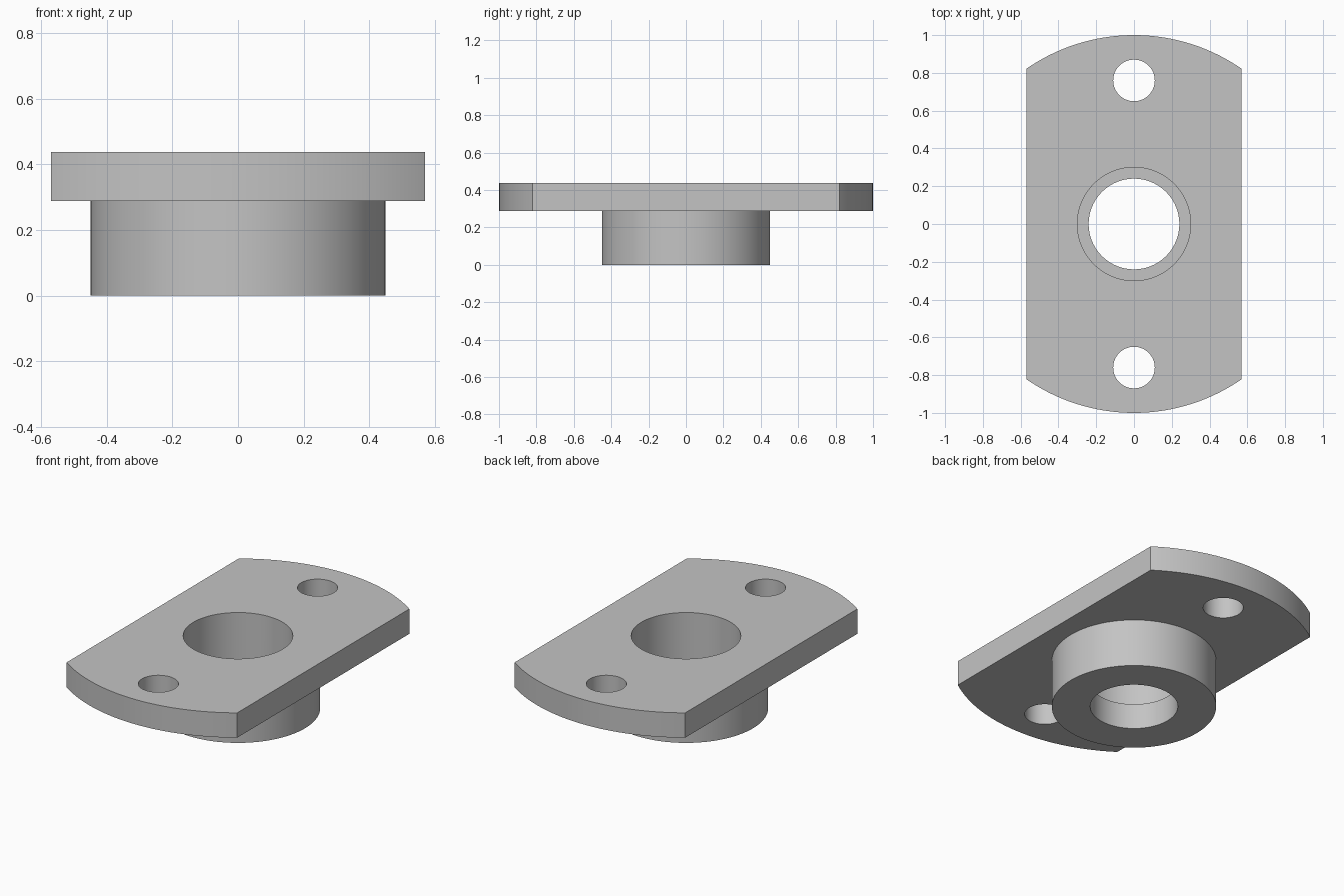
import bpy

default = bpy.data.objects.get("Cube")
if default:
    bpy.data.objects.remove(default, do_unlink=True)

# Dimensions
PLATE_BOTTOM, PLATE_TOP = 0.288, 0.438
PLATE_HALF_WIDTH = 0.57
BOSS_RADIUS = 0.45
BORE_RADIUS, COUNTERBORE_RADIUS, STEP_HEIGHT = 0.24, 0.30, 0.153
HOLE_RADIUS, HOLE_OFFSET = 0.11, 0.76
MARGIN = 0.1

# Plain grey metal
grey = bpy.data.materials.new("grey metal")
grey.use_nodes = True
colour = (0.55, 0.55, 0.55, 1)
grey.diffuse_color = colour
grey.node_tree.nodes["Principled BSDF"].inputs["Base Color"].default_value = colour


def cylinder(name, radius, bottom, top, y=0, sides=96):
    bpy.ops.mesh.primitive_cylinder_add(
        vertices=sides, radius=radius, depth=top - bottom,
        location=(0, y, (bottom + top) / 2))
    obj = bpy.context.object
    obj.name = name
    obj.data.materials.append(grey)
    return obj


def combine(target, tool, operation):
    """Apply a boolean and discard the tool."""
    tool.hide_render = True
    mod = target.modifiers.new(operation.title(), 'BOOLEAN')
    mod.operation, mod.object, mod.solver = operation, tool, 'EXACT'
    bpy.context.view_layer.objects.active = target
    bpy.ops.object.modifier_apply(modifier=mod.name)
    bpy.data.objects.remove(tool, do_unlink=True)


# Round plate trimmed to two flat sides
flange = cylinder("flanged_bushing", 1, PLATE_BOTTOM, PLATE_TOP, sides=160)
bpy.ops.mesh.primitive_cube_add(size=1, location=(0, 0, PLATE_TOP))
trim = bpy.context.object
trim.scale = (2 * PLATE_HALF_WIDTH, 3, 2)
trim.data.materials.append(grey)
bpy.context.view_layer.update()
combine(flange, trim, 'INTERSECT')

# Boss below the plate, overlapping into it
combine(flange, cylinder("boss", BOSS_RADIUS, 0, PLATE_TOP - MARGIN), 'UNION')

# Stepped central bore
combine(flange, cylinder("bore", BORE_RADIUS, -MARGIN, PLATE_TOP + MARGIN), 'DIFFERENCE')
combine(flange, cylinder("counterbore", COUNTERBORE_RADIUS, STEP_HEIGHT, PLATE_TOP + MARGIN), 'DIFFERENCE')

# Mounting holes at both ends
for side in (-1, 1):
    combine(flange, cylinder("mounting_hole", HOLE_RADIUS, 0, PLATE_TOP + MARGIN,
                             y=side * HOLE_OFFSET, sides=64), 'DIFFERENCE')

# Smooth round walls, crisp edges
bpy.ops.object.select_all(action='DESELECT')
flange.select_set(True)
bpy.context.view_layer.objects.active = flange
bpy.ops.object.shade_smooth_by_angle()
